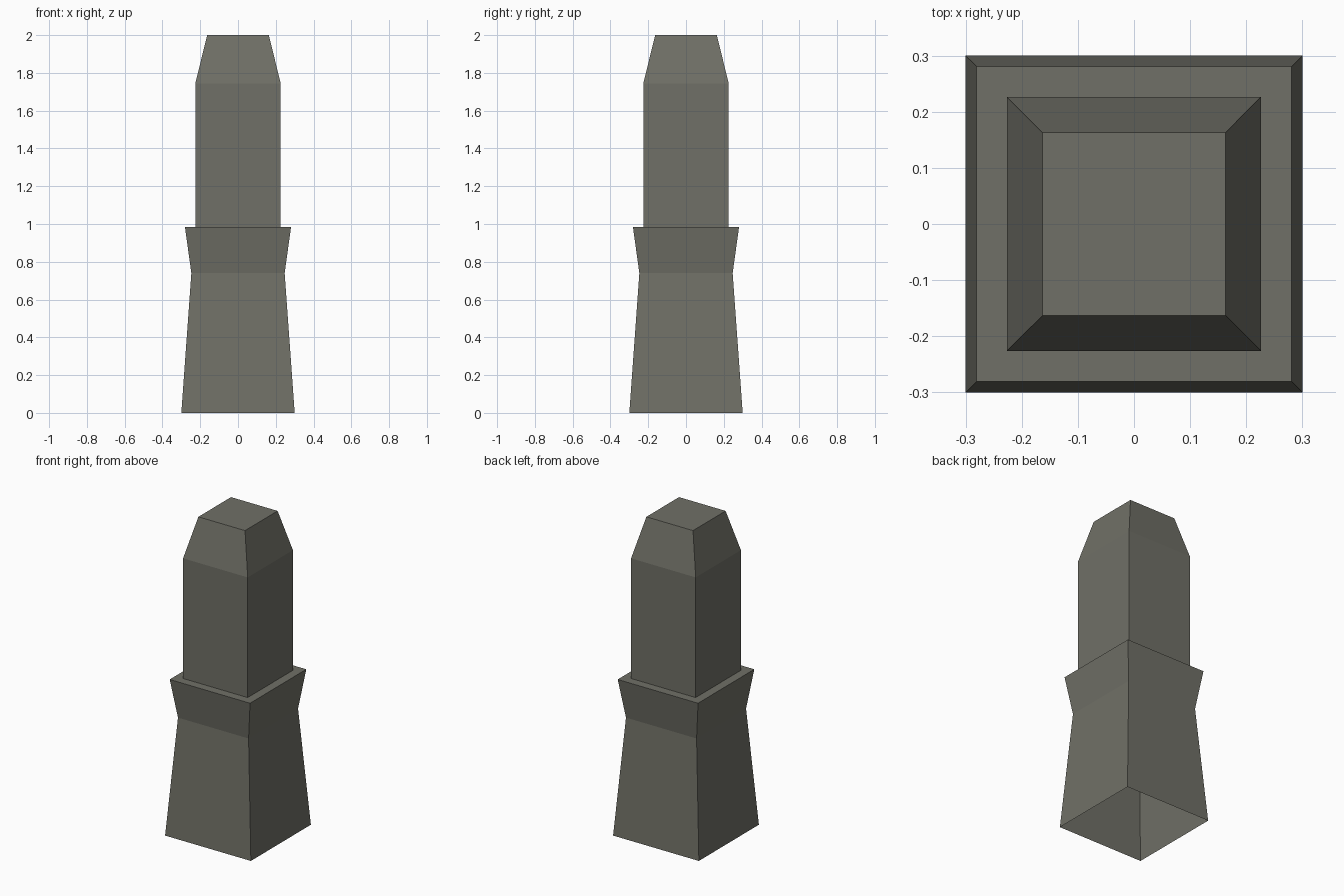
import bpy, bmesh

if "Cube" in bpy.data.objects:
    bpy.data.objects.remove(bpy.data.objects["Cube"])

# One grey stone colour
stone = bpy.data.materials.new("grey stone")
stone.diffuse_color = (0.162, 0.162, 0.135, 1)
stone.use_nodes = True
stone.node_tree.nodes["Principled BSDF"].inputs["Base Color"].default_value = stone.diffuse_color

# Square cross-sections from bottom to top: (half width, height)
profile = [(0.30, 0.0), (0.247, 0.74), (0.281, 0.985),
           (0.226, 0.985), (0.226, 1.745), (0.163, 2.0)]

# Stone post: stacked square rings, open underneath, capped on top
bm = bmesh.new()
rings = [[bm.verts.new((sx * h, sy * h, z))
          for sx, sy in ((-1, -1), (1, -1), (1, 1), (-1, 1))]
         for h, z in profile]
for lower, upper in zip(rings, rings[1:]):
    for i in range(4):
        j = (i + 1) % 4
        bm.faces.new((lower[i], lower[j], upper[j], upper[i]))
bm.faces.new(rings[-1])

mesh = bpy.data.meshes.new("stone_post")
bm.to_mesh(mesh)
bm.free()
mesh.materials.append(stone)
post = bpy.data.objects.new("stone_post", mesh)
bpy.context.collection.objects.link(post)
